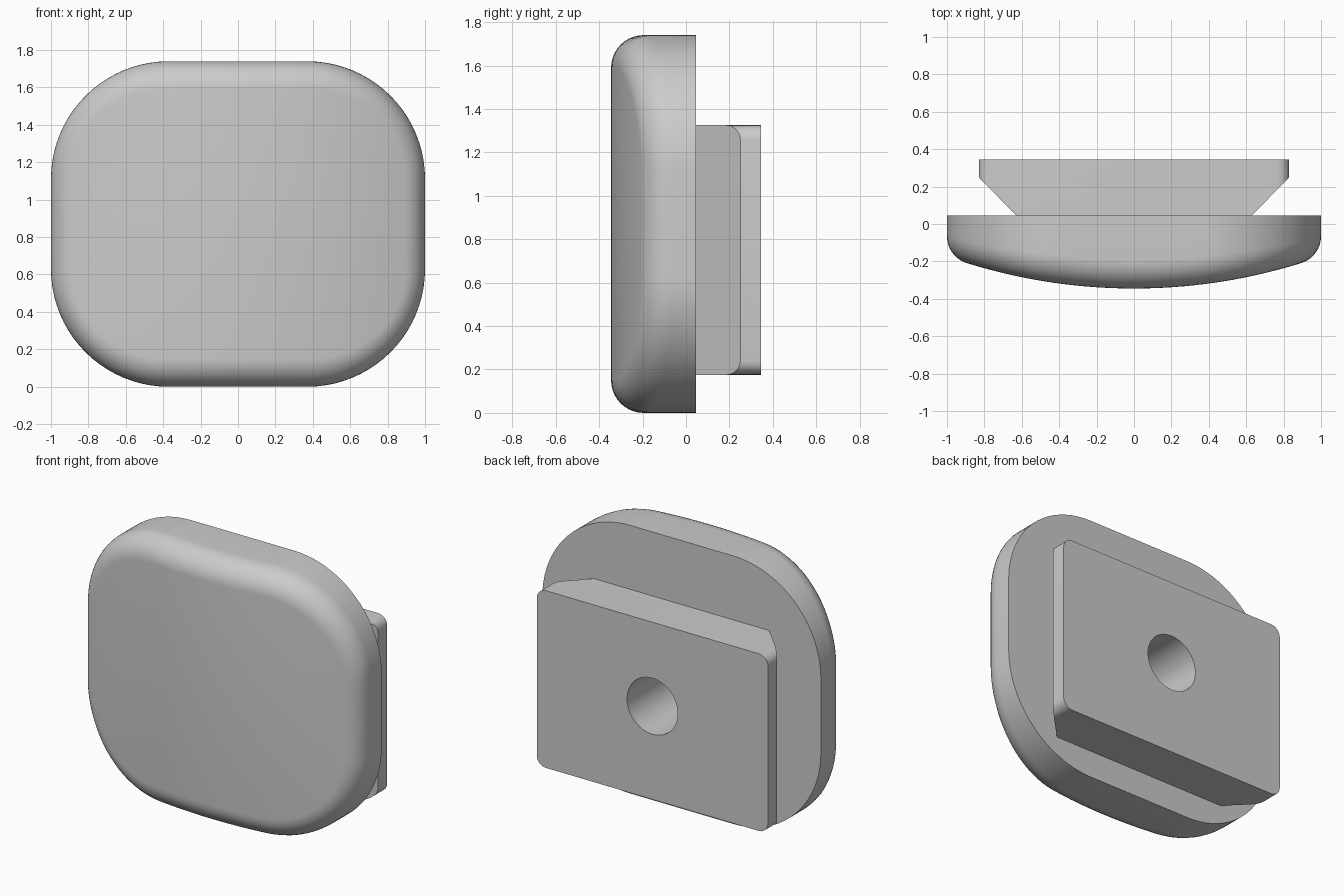
import bpy, bmesh
from math import sin, cos, pi, sqrt
from mathutils import Vector, Matrix

cube = bpy.data.objects.get("Cube")
if cube:
    bpy.data.objects.remove(cube)

grey = bpy.data.materials.new("light_grey")
grey.use_nodes = True
grey.diffuse_color = (0.6, 0.6, 0.6, 1)
grey.node_tree.nodes["Principled BSDF"].inputs["Base Color"].default_value = (0.6, 0.6, 0.6, 1)


def finish(bm, name):
    bmesh.ops.recalc_face_normals(bm, faces=bm.faces[:])
    mesh = bpy.data.meshes.new(name)
    bm.to_mesh(mesh)
    bm.free()
    obj = bpy.data.objects.new(name, mesh)
    obj.data.materials.append(grey)
    bpy.context.collection.objects.link(obj)
    return obj


def bridge(bm, a, b):
    n = len(a)
    for i in range(n):
        bm.faces.new((a[i], a[(i + 1) % n], b[(i + 1) % n], b[i]))


# Pad: rounded outline, front bowed about a vertical axis, rolled front edge
MID_Z, BACK_Y, FRONT_Y = 0.87, 0.045, -0.345
CORNER, FILLET, BOW = 0.63, 0.15, 3.0
HALF_X, HALF_Z = 1 - CORNER, MID_Z - CORNER
ARC, FLAT, ROLL = 20, 12, 10

upper = [(-HALF_X, pi - pi / 2 * i / ARC) for i in range(ARC + 1)]
upper += [(HALF_X * (2 * i / FLAT - 1), pi / 2) for i in range(1, FLAT)]
upper += [(HALF_X, pi / 2 - pi / 2 * i / ARC) for i in range(ARC + 1)]


def pad_column(x0, angle, side):
    """Points from the back edge to the front face at one outline position."""
    wall = Vector((cos(angle), 0, side * sin(angle)))
    ball = Vector((x0, 0, MID_Z + side * HALF_Z)) + wall * (CORNER - FILLET)
    axis_y = FRONT_Y + BOW
    ball.y = axis_y - sqrt((BOW - FILLET) ** 2 - ball.x ** 2)
    front = Vector((ball.x, ball.y - axis_y, 0)).normalized()
    turn = wall.angle(front)
    edge = ball + wall * FILLET
    points = [Vector((edge.x, BACK_Y, edge.z))]
    for k in range(ROLL + 1):
        t = turn * k / ROLL
        direction = (wall * sin(turn - t) + front * sin(t)) / sin(turn)
        points.append(ball + direction * FILLET)
    return points


bm = bmesh.new()
columns = [pad_column(x, a, 1) for x, a in upper]
columns += [pad_column(x, a, -1) for x, a in reversed(upper)]
rings = [[bm.verts.new(p) for p in ring] for ring in zip(*columns)]
for a, b in zip(rings, rings[1:]):
    bridge(bm, a, b)
bm.faces.new(rings[0])
cap = rings[-1]
for i in range(len(upper) - 1):
    bm.faces.new((cap[i], cap[i + 1], cap[-2 - i], cap[-1 - i]))
pad = finish(bm, "pad")

# Dovetail mount: flared sides, rounded rear plate corners
PLATE_X, BASE_X, PLATE_Y, REAR_Y = 0.83, 0.63, 0.25, 0.345
LOW, HIGH, ROUND, STEPS = 0.175, 1.325, 0.065, 6
slope = (PLATE_Y - BACK_Y) / (PLATE_X - BASE_X)
bm = bmesh.new()
outline = []
for q, (sx, sz) in enumerate(((1, 1), (-1, 1), (-1, -1), (1, -1))):
    cz = HIGH - ROUND if sz > 0 else LOW + ROUND
    for i in range(STEPS + 1):
        a = pi / 2 * (q + i / STEPS)
        outline.append((sx * (PLATE_X - ROUND) + ROUND * cos(a), cz + ROUND * sin(a)))
rear = [bm.verts.new((x, REAR_Y, z)) for x, z in outline]
rim = [bm.verts.new((x, PLATE_Y - (PLATE_X - abs(x)) * slope, z)) for x, z in outline]
base = [bm.verts.new((sx * BASE_X, BACK_Y, z))
        for sx, z in ((1, HIGH), (-1, HIGH), (-1, LOW), (1, LOW))]
bridge(bm, rear, rim)
bm.faces.new(rear)
bm.faces.new(base)
n = STEPS + 1
bm.faces.new(rim[3 * n:] + rim[:n] + [base[0], base[3]])
bm.faces.new(rim[n:3 * n] + [base[2], base[1]])
bm.faces.new((rim[n - 1], rim[n], base[1], base[0]))
bm.faces.new((rim[3 * n - 1], rim[3 * n], base[3], base[2]))
mount = finish(bm, "dovetail_mount")

# Blind round hole from the rear through the mount into the pad
bm = bmesh.new()
bmesh.ops.create_cone(bm, cap_ends=True, segments=48, radius1=0.182, radius2=0.182, depth=0.7,
                      matrix=Matrix.Translation((0, 0.15, 0.78)) @ Matrix.Rotation(pi / 2, 4, "X"))
cutter = finish(bm, "hole_cutter")
cutter.hide_render = True

for obj in (pad, mount):
    cut = obj.modifiers.new("hole", "BOOLEAN")
    cut.operation = "DIFFERENCE"
    cut.solver = "EXACT"
    cut.object = cutter
    bpy.ops.object.select_all(action="DESELECT")
    obj.select_set(True)
    bpy.context.view_layer.objects.active = obj
    bpy.ops.object.modifier_apply(modifier="hole")
    bpy.ops.object.shade_smooth_by_angle(angle=pi / 6)
bpy.data.objects.remove(cutter)
